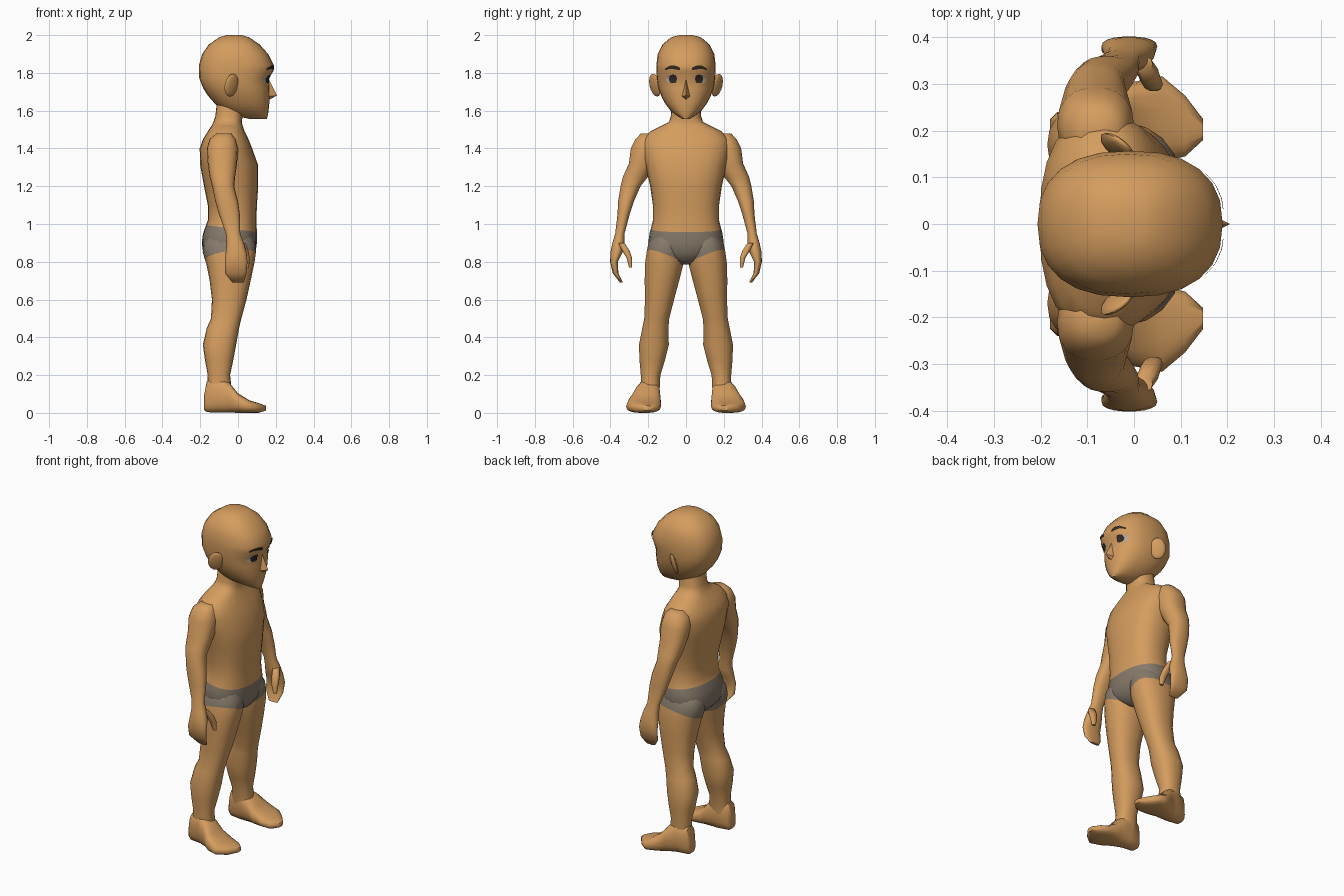
import bpy, bmesh, math
from mathutils import Vector, Matrix
from mathutils.bvhtree import BVHTree

cube = bpy.data.objects.get("Cube")
if cube:
    bpy.data.objects.remove(cube, do_unlink=True)


def material(name, rgb):
    m = bpy.data.materials.new(name)
    m.use_nodes = True
    m.diffuse_color = (*rgb, 1)
    m.node_tree.nodes["Principled BSDF"].inputs["Base Color"].default_value = (*rgb, 1)
    return m


skin = material("skin", (.66, .335, .113))
cloth = material("grey_cloth", (.24, .195, .145))
dark = material("dark_brown", (.035, .022, .016))
eye_white = material("eye_grey", (.42, .40, .38))


def finish(name, bm, mats, angle=60):
    bmesh.ops.recalc_face_normals(bm, faces=bm.faces)
    mesh = bpy.data.meshes.new(name)
    bm.to_mesh(mesh)
    bm.free()
    for m in mats:
        mesh.materials.append(m)
    obj = bpy.data.objects.new(name, mesh)
    bpy.context.collection.objects.link(obj)
    bpy.ops.object.select_all(action='DESELECT')
    obj.select_set(True)
    bpy.context.view_layer.objects.active = obj
    bpy.ops.object.shade_smooth_by_angle(angle=math.radians(angle))
    return obj


def power(v, p):
    return math.copysign(abs(v) ** (2 / p), v)


def loft(sections, axis='z', side=1, p=2.3, n=18):
    """Skin rounded rings given as (position, u_min, u_max, v_min, v_max)."""
    bm = bmesh.new()
    rings = []
    for t, u0, u1, v0, v1 in sections:
        ring = []
        for i in range(n):
            a = math.tau * i / n
            u = (u0 + u1) / 2 + (u1 - u0) / 2 * power(math.cos(a), p)
            v = (v0 + v1) / 2 + (v1 - v0) / 2 * power(math.sin(a), p)
            x, y, z = (u, v, t) if axis == 'z' else (t, u, v)
            ring.append(bm.verts.new((x, y * side, z)))
        rings.append(ring)
    for r, s in zip(rings, rings[1:]):
        for i in range(n):
            j = (i + 1) % n
            bm.faces.new((r[i], r[j], s[j], s[i]))
    bm.faces.new(rings[0])
    bm.faces.new(rings[-1])
    return bm


def paint_above(bm, point, normal, index):
    """Cut along a plane and colour the faces on its positive side."""
    normal = Vector(normal)
    bmesh.ops.bisect_plane(bm, geom=bm.verts[:] + bm.edges[:] + bm.faces[:],
                           plane_co=point, plane_no=normal)
    for f in bm.faces:
        if (f.calc_center_median() - Vector(point)).dot(normal) > 0:
            f.material_index = index


def symmetric(rows):
    return [(z, x0, x1, -w, w) for z, x0, x1, w in rows]


# Torso with the upper part of the briefs
torso = loft(symmetric([
    (1.66, -.11, .03, .075), (1.57, -.12, .025, .08), (1.54, -.13, .02, .09),
    (1.52, -.14, .025, .13), (1.49, -.16, .035, .19), (1.45, -.185, .055, .23),
    (1.4, -.203, .075, .235), (1.31, -.2, .107, .215), (1.2, -.18, .107, .19),
    (1.1, -.16, .1, .175), (1.02, -.16, .098, .175), (.95, -.185, .1, .193),
    (.9, -.192, .1, .2), (.85, -.185, .093, .185), (.81, -.15, .07, .09),
    (.785, -.09, .03, .03)]), p=2.4, n=24)
for f in torso.faces:
    f.material_index = 1
paint_above(torso, (.1, 0, .957), (.14, 0, 1), 0)
finish("torso", torso, [skin, cloth])

# Head
head = loft(symmetric([
    (2, -.06, .02, .035), (1.988, -.1, .06, .08), (1.95, -.155, .115, .125),
    (1.9, -.19, .16, .15), (1.84, -.207, .19, .157), (1.81, -.207, .188, .157),
    (1.77, -.205, .163, .155), (1.72, -.185, .166, .147), (1.68, -.16, .167, .132),
    (1.64, -.125, .166, .112), (1.6, -.08, .162, .082), (1.575, -.02, .158, .05),
    (1.556, .06, .152, .02)]), p=2.4, n=24)
surface = BVHTree.FromBMesh(head)
finish("head", head, [skin])

# Nose
nose = bmesh.new()
for co in [(.16, 0, 1.775), (.206, 0, 1.68), (.15, .028, 1.675), (.15, -.028, 1.675),
           (.155, 0, 1.652), (.13, 0, 1.7)]:
    nose.verts.new(co)
bmesh.ops.convex_hull(nose, input=nose.verts[:])
finish("nose", nose, [skin], 35)


def on_face(y, z, lift):
    hit = surface.ray_cast(Vector((1, y, z)), Vector((-1, 0, 0)))[0]
    return hit + Vector((lift, 0, 0))


def face_disc(name, cy, cz, ry, rz, lift, mat):
    """Thin oval laid on the face."""
    bm = bmesh.new()
    mid = bm.verts.new(on_face(cy, cz, lift))
    rim = [bm.verts.new(on_face(cy + ry * power(math.cos(a), 2.6),
                                cz + rz * power(math.sin(a), 2.6), lift))
           for a in [math.tau * i / 12 for i in range(12)]]
    for i in range(12):
        bm.faces.new((mid, rim[i], rim[(i + 1) % 12]))
    finish(name, bm, [mat])


def face_strip(name, rows, side, lift, mat):
    """Thin band on the face from (y, z_low, z_high) rows."""
    bm = bmesh.new()
    pairs = [[bm.verts.new(on_face(y * side, z, lift)) for z in (lo, hi)]
             for y, lo, hi in rows]
    for a, b in zip(pairs, pairs[1:]):
        bm.faces.new((a[0], b[0], b[1], a[1]))
    finish(name, bm, [mat])


arm_rows = [
    (1.478, -.115, -.035, .16, .24), (1.45, -.15, -.012, .14, .268),
    (1.4, -.165, 0, .13, .293), (1.32, -.16, -.005, .165, .303),
    (1.25, -.15, -.015, .2, .335), (1.2, -.137, -.02, .24, .347),
    (1.12, -.12, 0, .275, .36), (1.05, -.1, .01, .298, .363),
    (.95, -.065, .012, .325, .375), (.9, -.06, .03, .325, .39),
    (.85, -.065, .045, .335, .4), (.8, -.07, .05, .36, .402),
    (.74, -.07, .045, .358, .388), (.69, -.03, .03, .334, .35)]
thumb_rows = [(.9, 0, .04, .325, .36), (.86, .01, .055, .298, .34),
              (.82, .02, .062, .285, .315), (.77, .035, .058, .285, .302)]
leg_rows = [
    (.95, -.15, .07, .03, .17), (.9, -.182, .092, .012, .2),
    (.85, -.187, .095, .008, .21), (.79, -.168, .086, .012, .218),
    (.7, -.15, .067, .035, .22), (.6, -.138, .045, .062, .218),
    (.5, -.143, .018, .088, .222), (.45, -.165, .006, .092, .232),
    (.36, -.186, -.01, .09, .25), (.28, -.175, -.025, .11, .247),
    (.2, -.16, -.042, .135, .24), (.1, -.165, -.03, .14, .24)]
foot_rows = [
    (-.18, .165, .225, .015, .09), (-.165, .15, .24, .003, .17),
    (-.1, .138, .25, 0, .19), (-.045, .135, .275, 0, .16),
    (0, .132, .305, 0, .105), (.06, .133, .317, 0, .067),
    (.11, .145, .275, 0, .052), (.148, .18, .225, .012, .038)]

for label, s in (("left", 1), ("right", -1)):
    # Limbs
    finish(label + "_arm", loft(arm_rows, side=s), [skin])
    finish(label + "_thumb", loft(thumb_rows, side=s, n=10), [skin])
    leg = loft(leg_rows, side=s)
    paint_above(leg, (0, 0, .785), (-.15, -.38 * s, 1), 1)
    finish(label + "_leg", leg, [skin, cloth])
    finish(label + "_foot", loft(foot_rows, 'x', s, 2.6), [skin])
    # Ear, flaring out toward the back
    ear = bmesh.new()
    bmesh.ops.create_uvsphere(
        ear, u_segments=12, v_segments=8, radius=1,
        matrix=Matrix.Translation((-.035, .164 * s, 1.735))
        @ Matrix.Rotation(math.radians(-38 * s), 4, 'Z')
        @ Matrix.Rotation(math.radians(-14 * s), 4, 'X')
        @ Matrix.Diagonal((.045, .014, .062, 1)))
    finish(label + "_ear", ear, [skin])
    # Eye and brow
    face_disc(label + "_eye", .075 * s, 1.768, .03, .022, .003, eye_white)
    face_disc(label + "_iris", .069 * s, 1.768, .021, .023, .006, dark)
    face_strip(label + "_brow", [(.032, 1.814, 1.828), (.055, 1.818, 1.838),
                                 (.085, 1.822, 1.838), (.11, 1.814, 1.824)],
               s, .006, dark)
